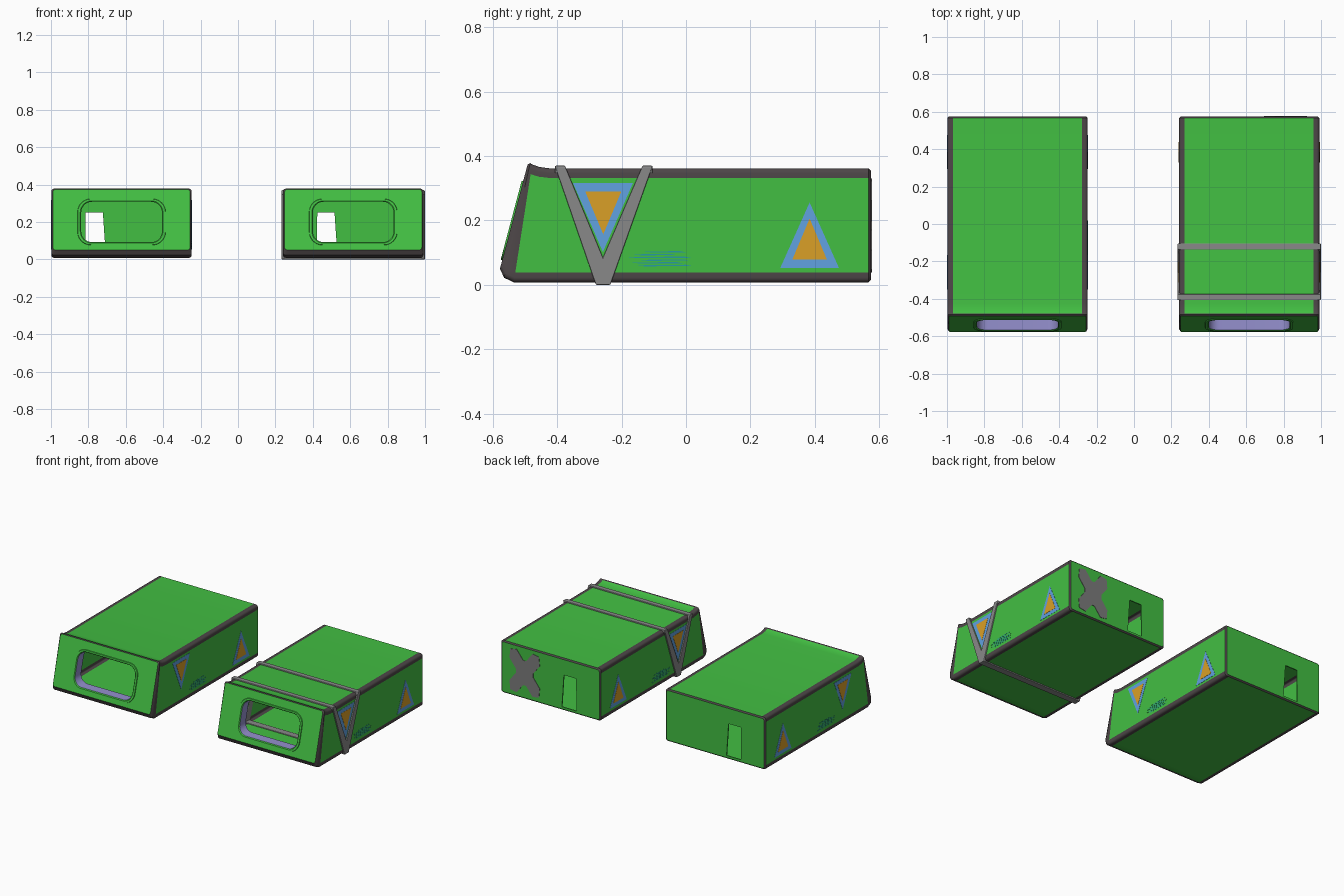
import bpy, bmesh, math

if "Cube" in bpy.data.objects:
    bpy.data.objects.remove(bpy.data.objects["Cube"])


def material(name, r, g, b):
    m = bpy.data.materials.new(name)
    m.diffuse_color = (r, g, b, 1)
    m.use_nodes = True
    m.node_tree.nodes["Principled BSDF"].inputs["Base Color"].default_value = m.diffuse_color
    return m


GREEN = material("green_paint", .055, .52, .055)
TRIM = material("dark_trim", .075, .062, .065)
LILAC = material("lilac_lining", .30, .28, .62)
BLUE = material("blue_paint", .12, .36, .75)
ORANGE = material("orange_paint", .70, .35, .02)
TEAL = material("teal_paint", .02, .32, .36)
STRAP = material("strap_grey", .25, .25, .25)
PLATE = material("plate_grey", .2, .2, .2)


def finish(name, bm, mats):
    bmesh.ops.recalc_face_normals(bm, faces=bm.faces)
    me = bpy.data.meshes.new(name)
    bm.to_mesh(me)
    bm.free()
    for m in mats:
        me.materials.append(m)
    ob = bpy.data.objects.new(name, me)
    bpy.context.collection.objects.link(ob)
    return ob


def activate(ob):
    bpy.ops.object.select_all(action='DESELECT')
    ob.select_set(True)
    bpy.context.view_layer.objects.active = ob


def loft(name, rings, mats, mat_of=lambda i, j: 0, caps=True):
    """Skin a list of equal-length point rings."""
    bm = bmesh.new()
    vs = [[bm.verts.new(p) for p in r] for r in rings]
    n = len(rings[0])
    for i in range(len(vs) - 1):
        for j in range(n):
            k = (j + 1) % n
            f = bm.faces.new((vs[i][j], vs[i][k], vs[i + 1][k], vs[i + 1][j]))
            f.material_index = mat_of(i, j)
    if caps:
        bm.faces.new(vs[0])
        bm.faces.new(vs[-1])
    return finish(name, bm, mats)


def prism(name, pts, axis, a, b, mat):
    """Extrude a flat outline along x (points are y,z) or y (points are x,z)."""
    if axis == 'X':
        rings = [[(t, p, q) for p, q in pts] for t in (a, b)]
    else:
        rings = [[(p, t, q) for p, q in pts] for t in (a, b)]
    return loft(name, rings, [mat])


def rounded(w, h, r, zc, ext=0.0, steps=4):
    """Rounded rectangle in x,z; ext adds a flat point either side of each arc."""
    pts = []
    for k, (sx, sz) in enumerate(((1, 1), (-1, 1), (-1, -1), (1, -1))):
        cx, cz = sx * (w - r), zc + sz * (h - r)
        for s in range(steps + 1):
            a = math.pi / 2 * (k + s / steps)
            p = (cx + r * math.cos(a), cz + r * math.sin(a))
            t = (-math.sin(a) * ext, math.cos(a) * ext)
            if ext and s == 0:
                pts.append((p[0] - t[0], p[1] - t[1]))
            pts.append(p)
            if ext and s == steps:
                pts.append((p[0] + t[0], p[1] + t[1]))
    return pts


def section(yb, yt, zb, zt, inset):
    pts = rounded(.375 - inset, (zt - zb) / 2, .015, (zt + zb) / 2, .015)
    return [(x, yb + (yt - yb) * (z - zb) / (zt - zb), z) for x, z in pts]


def front(z):
    return -.578 + (z - .05) * .2654


# stations from back to front: y bottom, y top, z bottom, z top, inset
STATIONS = [(.575, .575, .016, .354, .008), (.567, .567, .008, .362, 0),
            (-.425, -.425, .008, .362, 0), (-.49, -.455, .008, .366, 0),
            (-.535, -.478, .008, .374, 0), (-.565, -.484, .022, .378, 0),
            (-.578, -.492, .05, .374, .008)]


def tri(yc, half, z_base, z_tip):
    return [(yc - half, z_base), (yc + half, z_base), (yc, z_tip)]


def build_shell(tag, cx):
    parts = []
    # hollow body with dark corner trim
    body = loft(tag + "_body", [section(*s) for s in STATIONS], [GREEN, TRIM],
                lambda i, j: int(j % 7 != 6 or i == 0 or i >= 4))
    sol = body.modifiers.new("wall", 'SOLIDIFY')
    sol.thickness, sol.offset = .008, -1
    cutters = [
        prism("window_cutter", rounded(.219, .111, .06, .2, steps=8), 'Y', -.7, -.42, GREEN),
        prism("door_cutter", [(-.195, .03), (-.085, .03), (-.10, .25), (-.192, .25)],
              'Y', .5, .65, GREEN)]
    for c in cutters:
        c.hide_render = True
        m = body.modifiers.new("cut", 'BOOLEAN')
        m.operation, m.solver, m.object = 'DIFFERENCE', 'EXACT', c
    activate(body)
    for m in list(body.modifiers):
        bpy.ops.object.modifier_apply(modifier=m.name)
    for c in cutters:
        bpy.data.objects.remove(c)
    parts.append(body)

    # window surround: raised green lip with a lilac lining running inwards
    rings = []
    for w, h, r, d in ((.236, .124, .07, .002), (.234, .122, .07, -.005),
                       (.221, .113, .062, -.005), (.216, .108, .058, 0), (.216, .108, .058, .065)):
        rings.append([(x, front(z) + d, z) for x, z in rounded(w, h, r, .2, steps=8)])
    parts.append(loft(tag + "_window_surround", rings, [GREEN, LILAC],
                      lambda i, j: int(i == 3), caps=False))
    for ob in parts:
        activate(ob)
        bpy.ops.object.shade_smooth_by_angle(angle=math.radians(30))

    # painted triangles and streaks on both sides
    for s, side in ((1, "right"), (-1, "left")):
        pre = f"{tag}_{side}_"
        for nm, pts, mat, out in (
                ("front_triangle", tri(-.258, .093, .316, .102), BLUE, .3762),
                ("front_triangle_centre", tri(-.257, .056, .29, .157), ORANGE, .3774),
                ("rear_triangle", tri(.384, .091, .053, .256), BLUE, .3762),
                ("rear_triangle_centre", tri(.384, .054, .078, .206), ORANGE, .3774)):
            parts.append(prism(pre + nm, pts, 'X', s * .374, s * out, mat))
        for k, (y0, y1) in enumerate(((-.13, .0), (-.17, -.03), (-.18, .015),
                                      (-.15, .01), (-.17, -.01), (-.16, .02))):
            z = .103 - k * .0085
            pts = [(y0, z), (y0 + .03, z - .003), (y1, z - .002), (y1 - .02, z + .002)]
            parts.append(prism(f"{pre}streak_{k + 1}", pts, 'X', s * .374, s * .3758, TEAL))
    for ob in parts:
        ob.location.x = cx


build_shell("plain_shelter", -.6225)
build_shell("strapped_shelter", .616)

# strap: a V on each side, two bands over the top and one underneath
V = [(-.407, .368), (-.375, .368), (-.258, .085), (-.136, .368), (-.104, .368),
     (-.235, 0), (-.28, 0)]
straps = [prism(f"strap_{n}_v", V, 'X', s * .366, s * .383, STRAP)
          for s, n in ((1, "right"), (-1, "left"))]
for n, y0, y1, z0, z1 in (("front_top", -.407, -.375, .347, .37),
                          ("rear_top", -.136, -.104, .347, .37),
                          ("bottom", -.28, -.235, 0, .022)):
    straps.append(prism(f"strap_{n}_band", [(y0, z0), (y1, z0), (y1, z1), (y0, z1)],
                        'X', -.381, .381, STRAP))
for ob in straps:
    ob.location.x = .616
    b = ob.modifiers.new("soft_edges", 'BEVEL')
    b.width, b.segments = .003, 2

# plain cross-shaped plate on the back of the strapped shelter
cross = []
for k in range(4):
    a = math.pi / 4 + k * math.pi / 2
    for da, r in ((-.62, .085), (-.3, .165), (0, .195), (.3, .165), (.62, .085)):
        cross.append((.81 + .78 * r * math.cos(a + da), .185 + r * math.sin(a + da)))
prism("back_cross_plate", cross, 'Y', .57, .5775, PLATE)
